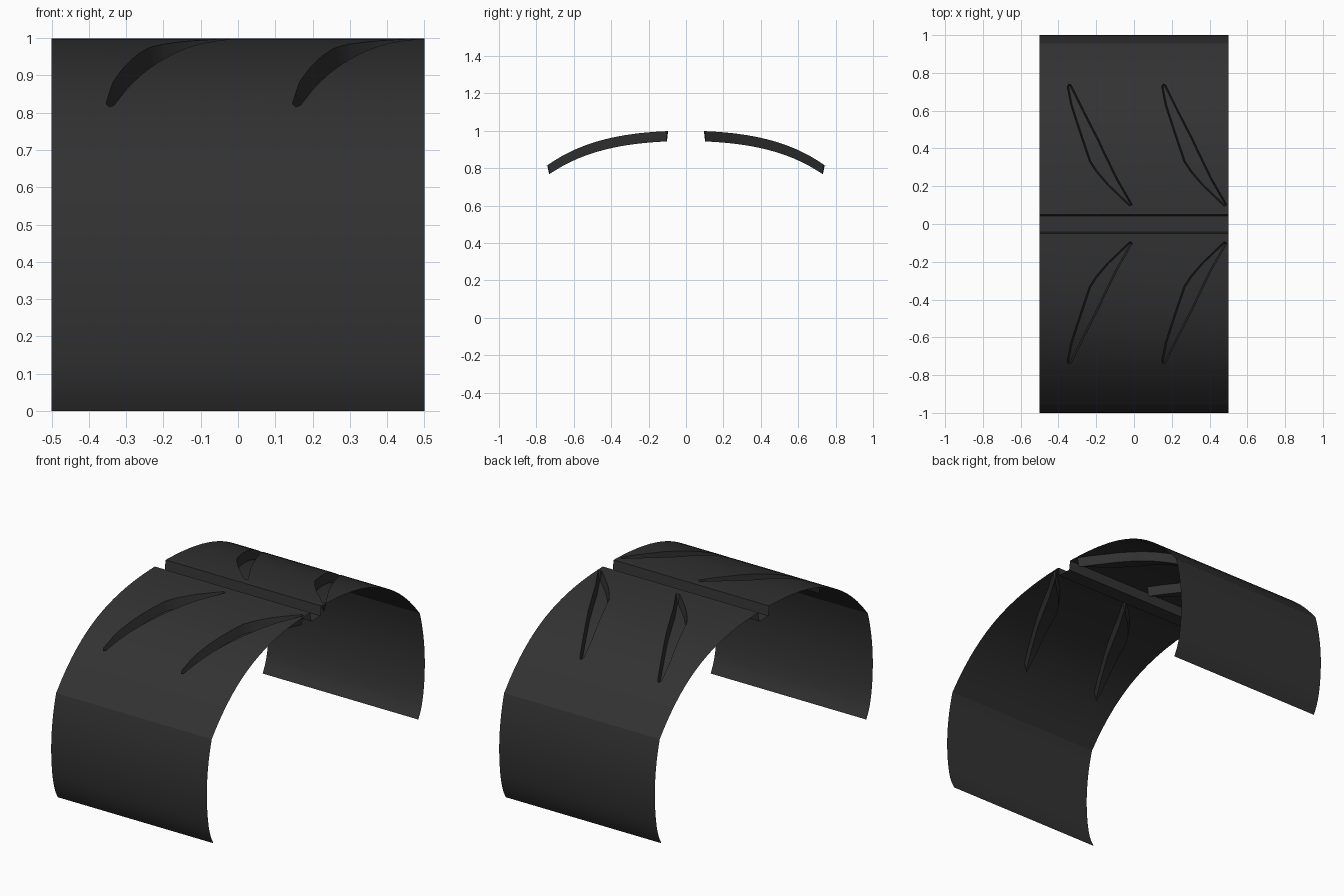
import bpy, bmesh, math
from mathutils import Vector
from mathutils.geometry import delaunay_2d_cdt

if "Cube" in bpy.data.objects:
    bpy.data.objects.remove(bpy.data.objects["Cube"])

rubber = bpy.data.materials.new("dark rubber")
rubber.diffuse_color = (0.032, 0.032, 0.032, 1)
rubber.use_nodes = True
rubber.node_tree.nodes["Principled BSDF"].inputs["Base Color"].default_value = rubber.diffuse_color

CREASE, DEPTH, SLANT = 0.955, 0.055, 0.008


def crown(y):
    return 1 - 0.196 * y ** 2 - 0.254 * y ** 4


def finish(bm, name):
    me = bpy.data.meshes.new(name)
    bm.to_mesh(me)
    bm.free()
    me.materials.append(rubber)
    ob = bpy.data.objects.new(name, me)
    bpy.context.collection.objects.link(ob)
    bpy.ops.object.select_all(action='DESELECT')
    ob.select_set(True)
    bpy.context.view_layer.objects.active = ob
    bpy.ops.object.shade_smooth_by_angle(angle=math.radians(25))
    return ob


def inset(poly, d):
    """Offset a counter-clockwise outline inwards."""
    out = []
    n = len(poly)
    for i, p in enumerate(poly):
        a = (p - poly[i - 1]).normalized()
        b = (poly[(i + 1) % n] - p).normalized()
        na, nb = Vector((-a.y, a.x)), Vector((-b.y, b.x))
        m = (na + nb).normalized()
        out.append(p + m * (d / max(0.5, m.dot(na))))
    return out


def inside(p, poly):
    hit = False
    for i, a in enumerate(poly):
        b = poly[i - 1]
        if (a.y > p.y) != (b.y > p.y):
            if p.x < (b.x - a.x) * (p.y - a.y) / (b.y - a.y) + a.x:
                hit = not hit
    return hit


# Curved slash groove outline, counter-clockwise
slash = [(-0.354, 0.728), (-0.335, 0.63), (-0.303, 0.53), (-0.27, 0.43), (-0.236, 0.33),
         (-0.2, 0.275), (-0.14, 0.205), (-0.022, 0.092), (-0.008, 0.102), (-0.09, 0.245),
         (-0.165, 0.4), (-0.188, 0.45), (-0.26, 0.59), (-0.332, 0.735), (-0.345, 0.742)]
grooves = []
for dx in (0, 0.5):
    grooves.append([Vector((x + dx, y)) for x, y in slash])
    grooves.append([Vector((x + dx, -y)) for x, y in reversed(slash)])
# Straight centre channel
grooves.append([Vector(p) for p in ((-0.6, -0.05), (0.6, -0.05), (0.6, 0.05), (-0.6, 0.05))])

# Tread: flat sheet cut by groove outlines, then bent and pressed in
verts, edges = [], []


def add_path(pts, closed):
    s = len(verts)
    verts.extend(pts)
    n = len(pts)
    edges.extend((s + i, s + (i + 1) % n) for i in range(n if closed else n - 1))


rows = [CREASE * i / 20 for i in range(-20, 21) if abs(i) > 1]
rows += [s * w for s in (-1, 1) for w in (0.05, 0.05 - SLANT)]
for y in rows:
    add_path([Vector((-0.5, y)), Vector((0.5, y))], False)
for g in grooves[:-1]:
    add_path(g, True)
    add_path(inset(g, SLANT), True)
pts, _, faces = delaunay_2d_cdt(verts, edges, [], 0, 1e-5)[:3]
floors = [inset(g, SLANT / 2) for g in grooves]
bm = bmesh.new()
bv = [bm.verts.new((p.x, p.y, crown(p.y) - (DEPTH if any(inside(p, f) for f in floors) else 0)))
      for p in pts]
for f in faces:
    bm.faces.new([bv[i] for i in f])
for f in bm.faces:
    f.normal_update()
    if f.normal.z < 0:
        f.normal_flip()
finish(bm, "tread")

# Sidewalls: bulging strips below the crease, curling in at the foot
top = crown(CREASE)
for side, name in ((-1, "front_sidewall"), (1, "back_sidewall")):
    bm = bmesh.new()
    prev = None
    for i in range(17):
        t = i / 16
        z = top * (1 - t)
        u = 2 * t - 1
        y = 1 - (0.045 * u * u if u < 0 else 0.04 * u * u + 0.02 * u ** 6)
        cur = [bm.verts.new((x, side * y, z)) for x in (-0.5, 0.5)]
        if prev:
            q = [prev[0], cur[0], cur[1], prev[1]]
            bm.faces.new(q if side < 0 else q[::-1])
        prev = cur
    finish(bm, name)
